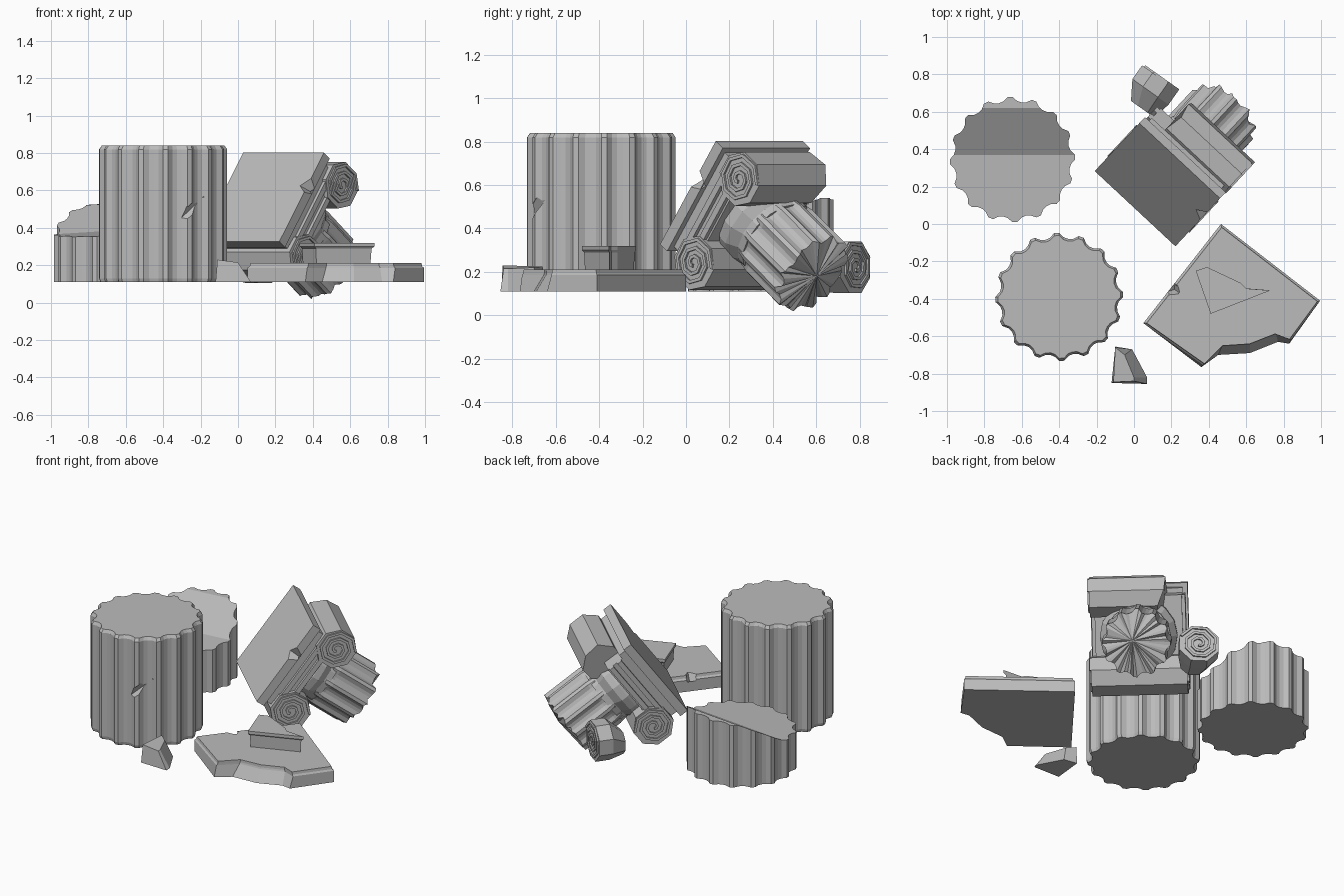
import bpy, bmesh, math, random
from mathutils import Matrix, Vector

random.seed(4)
old = bpy.data.objects.get("Cube")
if old:
    bpy.data.objects.remove(old)

stone = bpy.data.materials.new("grey stone")
stone.use_nodes = True
COLOR = (0.5, 0.5, 0.5, 1)
stone.diffuse_color = COLOR
stone.node_tree.nodes["Principled BSDF"].inputs["Base Color"].default_value = COLOR


def finish(name, bm, frame=None):
    bmesh.ops.recalc_face_normals(bm, faces=bm.faces)
    mesh = bpy.data.meshes.new(name)
    bm.to_mesh(mesh)
    bm.free()
    mesh.materials.append(stone)
    obj = bpy.data.objects.new(name, mesh)
    bpy.context.collection.objects.link(obj)
    if frame:
        obj.matrix_world = frame
    return obj


def loft(name, loops, frame=None, tip=None):
    """Skin a stack of equal loops and cap both ends, the last one with an optional tip."""
    bm = bmesh.new()
    rows = [[bm.verts.new(p) for p in loop] for loop in loops]
    n = len(rows[0])
    for a, b in zip(rows, rows[1:]):
        for i in range(n):
            j = (i + 1) % n
            bm.faces.new((a[i], a[j], b[j], b[i]))
    bm.faces.new(rows[0])
    if tip:
        t = bm.verts.new(tip)
        for i in range(n):
            bm.faces.new((rows[-1][i], rows[-1][(i + 1) % n], t))
    else:
        bm.faces.new(rows[-1])
    return finish(name, bm, frame)


def block(name, x, y, z, frame=None):
    return loft(name, [[(x[0], y[0], h), (x[1], y[0], h), (x[1], y[1], h), (x[0], y[1], h)]
                       for h in z], frame)


def circle(n, r, z, turn=0.0):
    return [(r * math.cos(math.tau * i / n + turn), r * math.sin(math.tau * i / n + turn), z)
            for i in range(n)]


FLUTE = ((0, 0), (0.2, 0), (0.4, 0.8), (0.6, 1), (0.8, 0.8))


def fluted(n, r, depth, z):
    pts = []
    for i in range(n):
        for f, cut in FLUTE:
            a = math.tau * (i + f) / n
            q = r - depth * cut
            pts.append((q * math.cos(a), q * math.sin(a), z))
    return pts


def at_height(pts, z):
    return [(x, y, z) for x, y in pts]


def shrink(pts, s):
    cx = sum(p[0] for p in pts) / len(pts)
    cy = sum(p[1] for p in pts) / len(pts)
    return [(cx + (x - cx) * s, cy + (y - cy) * s) for x, y in pts]


def carve(target, cutter):
    cutter.hide_render = True
    cutter.display_type = 'WIRE'
    mod = target.modifiers.new("chip", 'BOOLEAN')
    mod.operation = 'DIFFERENCE'
    mod.solver = 'EXACT'
    mod.object = cutter


def chip(target, loc, rot, size):
    x, y, z = (s / 2 for s in size)
    frame = Matrix.LocRotScale(Vector(loc), None, None)
    for axis, angle in zip("ZYX", reversed(rot)):
        frame = frame @ Matrix.Rotation(angle, 4, axis)
    carve(target, block(target.name + "_chip_cutter", (-x, x), (-y, y), (-z, z), frame))


def spiral(name, frame, radius, z, thick):
    """Raised angular spiral ridge on a scroll end."""
    bm = bmesh.new()
    steps, width = 22, 0.016
    rows = []
    for i in range(steps + 1):
        a = math.tau * (i + 0.5) / 8
        r = radius * (1 - 0.83 * i / steps)
        rows.append([bm.verts.new((q * math.cos(a), q * math.sin(a), h))
                     for q, h in ((r, z), (r, z + thick), (max(r - width, 0.004), z + thick),
                                  (max(r - width, 0.004), z))])
    for a, b in zip(rows, rows[1:]):
        for i in range(4):
            j = (i + 1) % 4
            bm.faces.new((a[i], a[j], b[j], b[i]))
    bm.faces.new(rows[0])
    bm.faces.new(rows[-1])
    finish(name, bm, frame)


def axes(x, y, z, origin):
    m = Matrix((x, y, z)).transposed().to_4x4()
    m.translation = origin
    return m


# Tall fluted drum with a chipped side
GROUND = 0.11
drum = loft("tall_drum", [fluted(16, 0.335, 0.026, GROUND), fluted(16, 0.342, 0.028, 0.13),
                          fluted(16, 0.342, 0.028, 0.82), fluted(16, 0.328, 0.026, 0.84)],
            Matrix.Translation((-0.4, -0.39, 0)))
chip(drum, (-0.23, -0.70, 0.5), (0.6, -0.7, 0.5), (0.2, 0.07, 0.04))

# Broken drum, its top sheared off in a rising slope
stump = loft("broken_drum", [fluted(16, 0.335, 0.026, GROUND), fluted(16, 0.335, 0.026, 0.75)],
             Matrix.Translation((-0.65, 0.345, 0)))
BREAK = ((-0.1, 0.35), (0.37, 0.385), (0.62, 0.53), (0.85, 0.54), (0.85, 1), (-0.1, 1))
carve(stump, loft("break_cutter", [[(x, y, z + lift) for y, z in BREAK]
                                   for x, lift in ((-1.15, -0.03), (-0.2, 0.03))]))

# Base slab with a broken front edge and a raised fragment
FOOT = [(0.465, 0), (0.995, -0.41), (0.83, -0.64), (0.77, -0.63),
        (0.62, -0.69), (0.45, -0.70), (0.36, -0.765), (0.05, -0.53)]
TOP = [(0.465, 0), (0.995, -0.41), (0.84, -0.62), (0.76, -0.59),
       (0.62, -0.645), (0.47, -0.655), (0.37, -0.755), (0.05, -0.53)]
slab = loft("base_slab", [at_height(FOOT, GROUND), at_height(TOP, 0.185),
                          at_height(shrink(TOP, 0.975), 0.195), at_height(shrink(TOP, 0.965), 0.212)])
chip(slab, (0.19, -0.355, 0.21), (0.5, 0.4, 0.3), (0.09, 0.04, 0.06))
SHELF = [(0.33, -0.25), (0.39, -0.23), (0.57, -0.315), (0.60, -0.345), (0.73, -0.355), (0.41, -0.48)]
loft("raised_fragment", [at_height(shrink(SHELF, 0.9), 0.2), at_height(shrink(SHELF, 0.93), 0.29),
                         at_height(SHELF, 0.3), at_height(SHELF, 0.32)])

# Small shard in front
SHARD = [(-0.12, -0.85), (0.07, -0.855), (0.07, -0.82), (-0.01, -0.67), (-0.10, -0.655)]
SHARD_TOP = [(-0.11, -0.845, 0.23), (0.0, -0.84, 0.215), (0.0, -0.82, 0.215),
             (-0.05, -0.70, 0.22), (-0.10, -0.66, 0.225)]
loft("small_shard", [at_height(SHARD, GROUND), SHARD_TOP])

# Toppled capital: local x along the scrolls, y up the face, z out of the face
u = Vector((0.73, -0.68, 0)).normalized()
n = Vector((-0.55, -0.59, 0.595)).normalized()
v = n.cross(u)
cap = axes(u, v, n, Vector((0.125, 0.21, 0.565)))
abacus = block("abacus", (-0.295, 0.295), (-0.295, 0.295), (-0.055, 0), cap)
chip(abacus, cap @ Vector((0.295, 0.08, 0)), (0.4, 0.5, 0.2), (0.09, 0.06, 0.07))
block("abacus_molding", (-0.265, 0.265), (-0.27, 0.27), (-0.1, -0.05), cap)
block("scroll_band", (-0.265, 0.265), (-0.24, 0.24), (-0.21, -0.095), cap)
for depth in (-0.125, -0.185):
    block("band_ridge", (-0.285, 0.285), (-0.24, 0.24), (depth - 0.015, depth + 0.015), cap)

# Scroll rolls, the upper one broken short
RADIUS, LENGTH = 0.128, 0.29
for name, y, start in (("upper_scroll", 0.24, -0.14), ("lower_scroll", -0.24, -LENGTH)):
    roll = cap @ Matrix.Translation((0, y, -0.22)) @ Matrix.Rotation(math.pi / 2, 4, 'Y')
    loops = [circle(8, RADIUS, h, math.pi / 8) for h in (start, LENGTH)]
    if name == "upper_scroll":
        loops[0] = [(x, w, z + random.uniform(-0.04, 0.03)) for x, w, z in loops[0]]
    loft(name, loops, roll)
    spiral(name + "_spiral", roll, RADIUS, LENGTH, 0.01)
    if start == -LENGTH:
        spiral(name + "_back_spiral", roll, RADIUS, -LENGTH - 0.01, 0.01)

# Neck and broken fluted shaft below the capital
loft("neck", [circle(16, r, -h) for r, h in ((0.21, 0.17), (0.235, 0.23), (0.235, 0.27),
                                             (0.20, 0.32), (0.20, 0.36))], cap)
end = [(x, y, z + random.uniform(-0.005, 0.03)) for x, y, z in fluted(12, 0.208, 0.024, -0.645)]
loft("broken_shaft", [fluted(12, 0.2, 0.01, -0.33), fluted(12, 0.208, 0.024, -0.38), end],
     cap, (0.02, 0.02, -0.675))

# Broken-off scroll lying behind the capital
a = Vector((0.58, 0.82, 0)).normalized()
up = Vector((0, 0, 1))
piece = axes(-a.cross(up) * -1, up, -a, Vector((0.14, 0.78, 0.222)))
back = [(x * 0.65 + 0.02, y * 0.6 - 0.04, z) for x, y, z in circle(8, RADIUS, 0.19, math.pi / 8)]
loft("scroll_fragment", [circle(8, RADIUS, 0, math.pi / 8),
                         circle(8, RADIUS, 0.09, math.pi / 8), back], piece)
spiral("scroll_fragment_spiral", piece, RADIUS, -0.01, 0.01)
